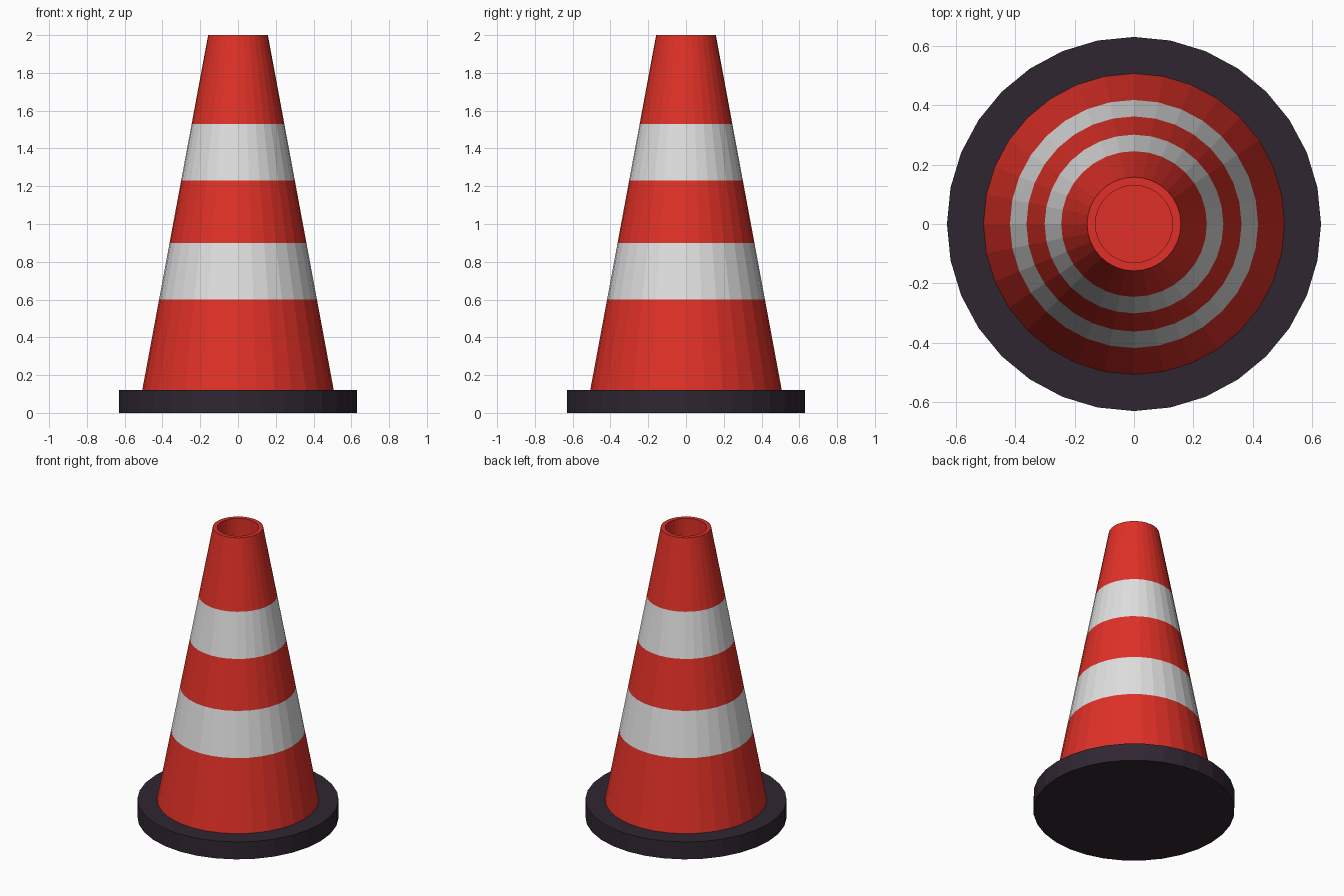
import bpy
import bmesh
from math import cos, sin, tau

SIDES = 32

cube = bpy.data.objects.get("Cube")
if cube:
    bpy.data.objects.remove(cube, do_unlink=True)


def make_material(name, rgb):
    mat = bpy.data.materials.new(name)
    mat.use_nodes = True
    mat.diffuse_color = (*rgb, 1)
    mat.node_tree.nodes["Principled BSDF"].inputs["Base Color"].default_value = (*rgb, 1)
    return mat


red = make_material("bright red", (0.74, 0.03, 0.02))
white = make_material("reflective white", (0.74, 0.74, 0.74))
dark = make_material("dark rubber", (0.029, 0.019, 0.031))


def lathe(name, profile, materials, pick=lambda z: 0):
    """Spin (radius, z) points from bottom to top and cap both ends."""
    bm = bmesh.new()
    rings = [[bm.verts.new((r * cos(tau * i / SIDES), r * sin(tau * i / SIDES), z))
              for i in range(SIDES)] for r, z in profile]
    for low, high in zip(rings, rings[1:]):
        for i in range(SIDES):
            j = (i + 1) % SIDES
            bm.faces.new((low[i], low[j], high[j], high[i]))
    bm.faces.new(rings[0][::-1])
    bm.faces.new(rings[-1])
    for face in bm.faces:
        face.material_index = pick(face.calc_center_median().z)
    mesh = bpy.data.meshes.new(name)
    bm.to_mesh(mesh)
    bm.free()
    for mat in materials:
        mesh.materials.append(mat)
    obj = bpy.data.objects.new(name, mesh)
    bpy.context.collection.objects.link(obj)
    return obj


# Round rubber foot
lathe("base", [(0.63, 0), (0.63, 0.12)], [dark])

# Tapered body with two white bands and a recessed hole in the top
BOTTOM, TOP = 0.12, 2.0
BANDS = [(0.6, 0.9), (1.23, 1.53)]


def cone_radius(z):
    return 0.507 + (0.158 - 0.507) * (z - BOTTOM) / (TOP - BOTTOM)


heights = [BOTTOM, *BANDS[0], *BANDS[1], TOP]
profile = [(cone_radius(z), z) for z in heights]
profile += [(0.13, TOP), (0.13, 1.7)]


def band_index(z):
    # the hole wall and floor lie above the upper band, so they stay red
    return int(any(a < z < b for a, b in BANDS))


lathe("cone_body", profile, [red, white], band_index)
